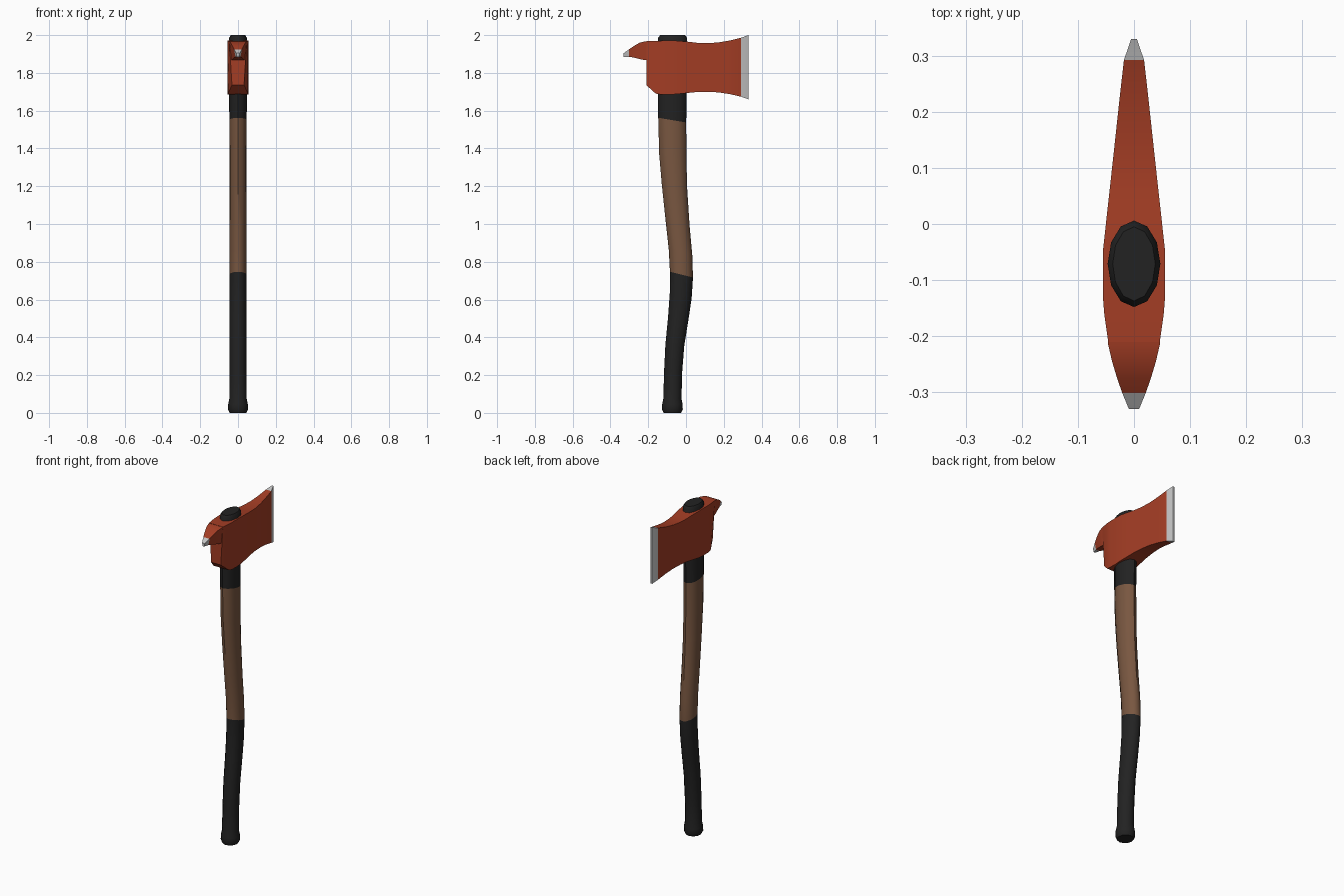
import bpy, math


def mat(name, rgb):
    m = bpy.data.materials.new(name)
    m.diffuse_color = (*rgb, 1)
    return m


RED = mat("red_paint", (0.37, 0.047, 0.018))
STEEL = mat("bare_steel", (0.55, 0.55, 0.55))
WOOD = mat("brown_wood", (0.19, 0.095, 0.052))
BLACK = mat("black_rubber", (0.016, 0.016, 0.016))


def loft(name, rings, mats, pick_mat, angle):
    """Skin a list of equal-sized rings, cap both ends, colour by ring index."""
    n = len(rings[0])
    verts = [v for r in rings for v in r]
    faces, ids = [], []
    for i in range(len(rings) - 1):
        for j in range(n):
            k = (j + 1) % n
            faces.append((i * n + j, i * n + k, (i + 1) * n + k, (i + 1) * n + j))
            ids.append(pick_mat(i))
    last = len(rings) - 1
    faces.append(tuple(reversed(range(n))))
    faces.append(tuple(last * n + j for j in range(n)))
    ids += [pick_mat(0), pick_mat(last - 1)]
    me = bpy.data.meshes.new(name)
    me.from_pydata(verts, [], faces)
    for m in mats:
        me.materials.append(m)
    for p, c in zip(me.polygons, ids):
        p.material_index = c
    ob = bpy.data.objects.new(name, me)
    bpy.context.collection.objects.link(ob)
    bpy.context.view_layer.objects.active = ob
    ob.select_set(True)
    # consistent outward normals
    bpy.ops.object.mode_set(mode='EDIT')
    bpy.ops.mesh.select_all(action='SELECT')
    bpy.ops.mesh.normals_make_consistent(inside=False)
    bpy.ops.object.mode_set(mode='OBJECT')
    bpy.ops.object.shade_smooth_by_angle(angle=math.radians(angle))
    ob.select_set(False)
    return ob


# Curved handle: z, centre y, half depth y, half width x, tilt of the ring
stations = [
    (0.0, -0.072, 0.046, 0.044, 0), (0.018, -0.072, 0.055, 0.053, 0),
    (0.045, -0.072, 0.054, 0.052, 0), (0.075, -0.072, 0.048, 0.046, 0),
    (0.22, -0.068, 0.048, 0.045, 0), (0.36, -0.059, 0.050, 0.045, 0.05),
    (0.50, -0.041, 0.054, 0.045, 0.12), (0.62, -0.028, 0.058, 0.045, 0.2),
    (0.732, -0.024, 0.061, 0.045, 0.25), (0.85, -0.029, 0.062, 0.045, 0.2),
    (1.0, -0.044, 0.063, 0.045, 0.15), (1.2, -0.061, 0.067, 0.045, 0.12),
    (1.36, -0.070, 0.072, 0.045, 0.15), (1.55, -0.073, 0.074, 0.046, 0.17),
    (1.68, -0.072, 0.075, 0.047, 0), (1.985, -0.071, 0.077, 0.047, 0),
    (2.0, -0.071, 0.066, 0.038, 0),
]
SIDES = 12
rings = []
for z, yc, ry, rx, tilt in stations:
    ring = []
    for j in range(SIDES):
        a = 2 * math.pi * j / SIDES
        dy = ry * math.cos(a)
        ring.append((rx * math.sin(a), yc + dy, z - tilt * dy))
    rings.append(ring)
# rubber grip below, bare wood in the middle, rubber collar at the head
loft("handle", rings, [WOOD, BLACK], lambda i: 0 if 8 <= i < 13 else 1, 40)


def slab(y, zb, zt, wb, wt):
    return [(-wb, y, zb), (wb, y, zb), (wt, y, zt), (-wt, y, zt)]


# Axe head and blade: y, bottom z, top z, half width bottom / top
body = [
    (-0.21, 1.735, 1.969, 0.032, 0.046), (-0.16, 1.69, 1.970, 0.053, 0.053),
    (-0.135, 1.686, 1.970, 0.055, 0.055), (-0.09, 1.685, 1.971, 0.055, 0.055),
    (-0.045, 1.688, 1.970, 0.055, 0.055), (0.01, 1.694, 1.965, 0.049, 0.049),
    (0.06, 1.699, 1.959, 0.0435, 0.0435), (0.11, 1.700, 1.957, 0.038, 0.038),
    (0.17, 1.697, 1.961, 0.0315, 0.0315), (0.23, 1.688, 1.971, 0.025, 0.025),
    (0.292, 1.674, 1.986, 0.018, 0.018), (0.33, 1.66, 2.0, 0.005, 0.005),
]
loft("axe_head", [slab(*b) for b in body], [RED, STEEL],
     lambda i: 1 if i == len(body) - 2 else 0, 30)

# Rear pick, curving down to a steel tip
pick = [
    (-0.19, 1.867, 1.969, 0.036, 0.047), (-0.215, 1.867, 1.967, 0.034, 0.046),
    (-0.245, 1.873, 1.96, 0.028, 0.039), (-0.275, 1.881, 1.943, 0.02, 0.030),
    (-0.301, 1.885, 1.925, 0.013, 0.021), (-0.33, 1.885, 1.904, 0.005, 0.009),
]
loft("rear_pick", [slab(*p) for p in pick], [RED, STEEL],
     lambda i: 1 if i == len(pick) - 2 else 0, 30)
